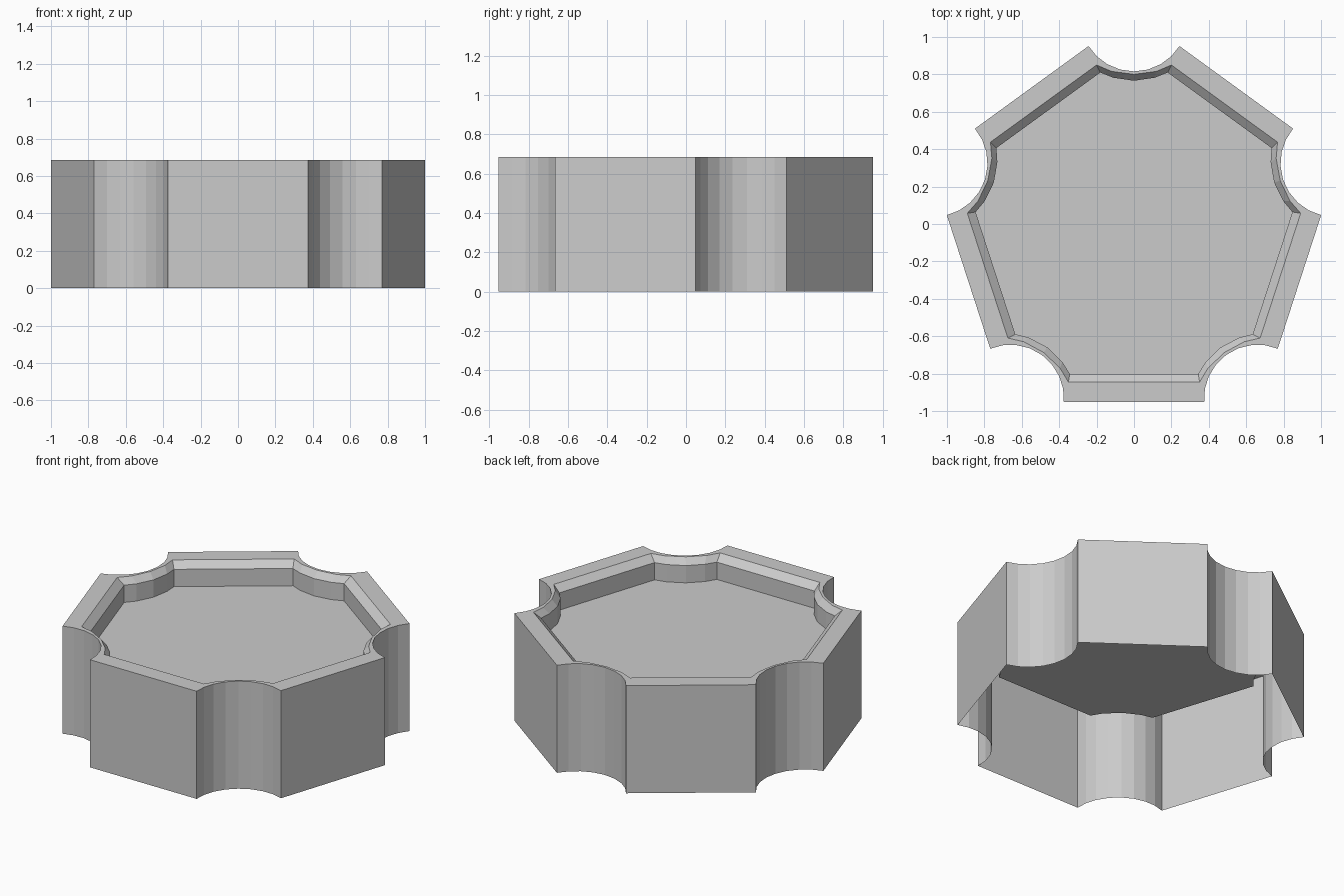
import bpy, bmesh
from math import sin, cos, radians

if "Cube" in bpy.data.objects:
    bpy.data.objects.remove(bpy.data.objects["Cube"])

CY = -0.022      # pentagon centre sits slightly off the bounding-box centre
H = 0.685


def ring(bm, corner, z):
    """Repeat a (tangent, radius) corner profile round five corners."""
    verts = []
    for k in range(5):
        a = radians(90 + 72 * k)
        for t, r in corner:
            verts.append(bm.verts.new((r * cos(a) - t * sin(a),
                                       r * sin(a) + t * cos(a) + CY, z)))
    return verts


def mirrored(half):
    """Half profile, from the middle outwards -> full profile."""
    return [(-t, r) for t, r in reversed(half[1:])] + half


def densify(half):
    """Insert midpoints so the inner profile matches the outer point count."""
    out = [half[0]]
    for p, q in zip(half, half[1:]):
        out += [((p[0] + q[0]) / 2, (p[1] + q[1]) / 2), q]
    return out


# scooped corner of the outer wall, and the two edges of the inner bevel
R = 0.286
outer = mirrored([(R * sin(radians(d)), 0.838 + R - R * cos(radians(d)))
                  for d in (0, 15, 30, 44, 58.2)])
lip = mirrored(densify([(0, 0.822), (0.12, 0.838), (0.2, 0.872)]))
well = mirrored(densify([(0, 0.788), (0.11, 0.804), (0.18, 0.832)]))

# open-bottomed shell: outer wall, flat rim, bevel, well wall, floor
bm = bmesh.new()
rings = [ring(bm, outer, 0), ring(bm, outer, H), ring(bm, lip, H),
         ring(bm, well, H - 0.04), ring(bm, well, H - 0.15)]
n = len(rings[0])
for lo, hi in zip(rings, rings[1:]):
    for i in range(n):
        j = (i + 1) % n
        bm.faces.new((lo[i], lo[j], hi[j], hi[i]))
bm.faces.new(rings[-1])

mesh = bpy.data.meshes.new("scalloped_tray")
bm.to_mesh(mesh)
bm.free()
bpy.context.collection.objects.link(bpy.data.objects.new("scalloped_tray", mesh))
